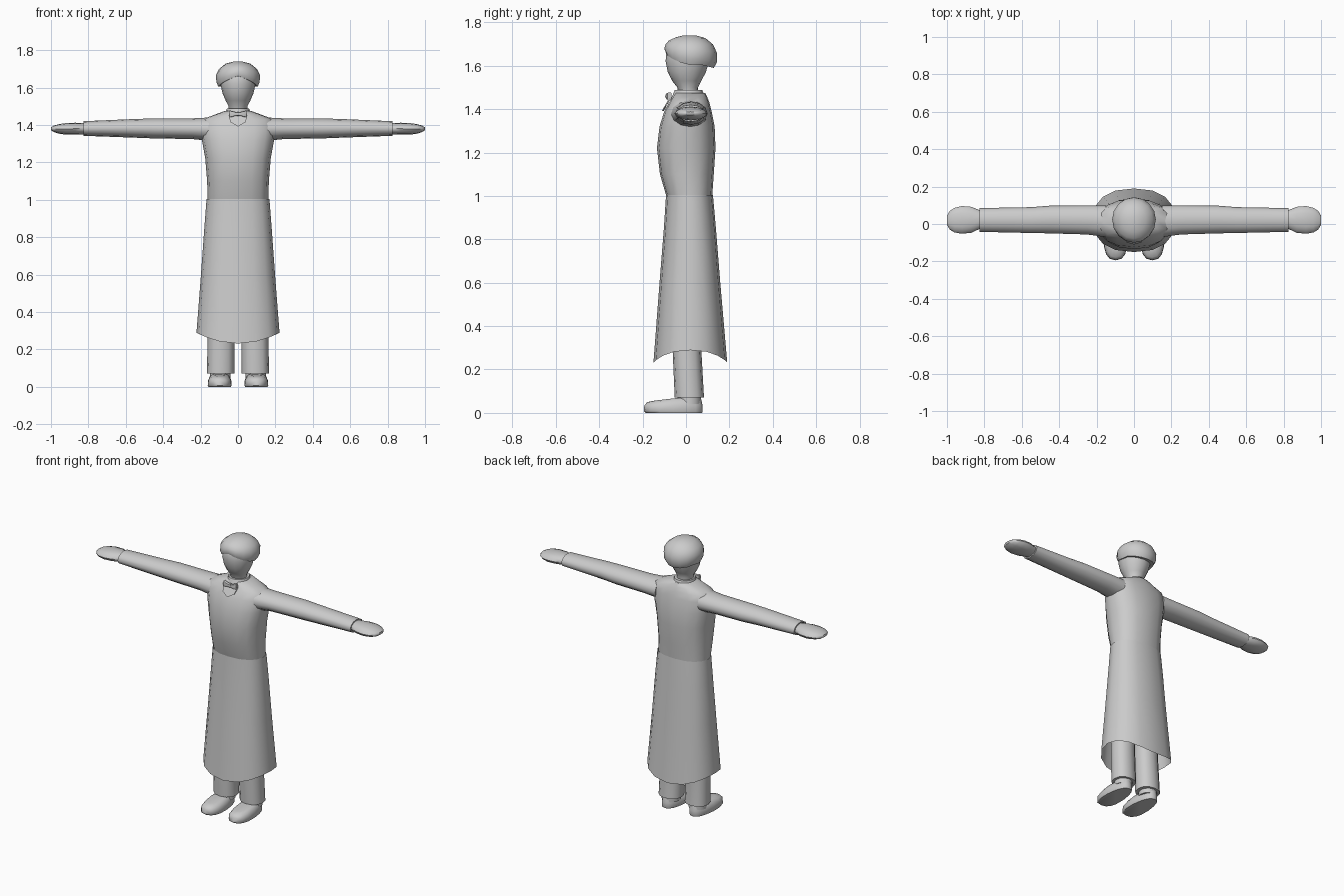
import bpy, bmesh, math
from mathutils import Vector

clay = bpy.data.materials.new("light_grey")
clay.diffuse_color = (0.6, 0.6, 0.6, 1)


def finish(bm, name, angle=50):
    bmesh.ops.recalc_face_normals(bm, faces=bm.faces)
    me = bpy.data.meshes.new(name)
    bm.to_mesh(me)
    bm.free()
    me.materials.append(clay)
    ob = bpy.data.objects.new(name, me)
    bpy.context.collection.objects.link(ob)
    bpy.ops.object.select_all(action='DESELECT')
    ob.select_set(True)
    bpy.context.view_layer.objects.active = ob
    bpy.ops.object.shade_smooth_by_angle(angle=math.radians(angle))
    return ob


def loft(name, rings, axis='z', n=16, p=2.0, start=True, end=True, warp=None, angle=50):
    """Rings are (t, u0, u1, v0, v1): position along the axis and cross-section extents."""
    bm = bmesh.new()
    loops = []
    for t, u0, u1, v0, v1 in rings:
        loop = []
        for i in range(n):
            a = 2 * math.pi * i / n
            c, s = math.cos(a), math.sin(a)
            u = (u0 + u1) / 2 + (u1 - u0) / 2 * math.copysign(abs(c) ** (2 / p), c)
            v = (v0 + v1) / 2 + (v1 - v0) / 2 * math.copysign(abs(s) ** (2 / p), s)
            co = Vector((u, v, t)) if axis == 'z' else Vector((t, u, v))
            loop.append(bm.verts.new(warp(co) if warp else co))
        loops.append(loop)
    for a, b in zip(loops, loops[1:]):
        for i in range(n):
            j = (i + 1) % n
            bm.faces.new((a[i], a[j], b[j], b[i]))
    if start:
        bm.faces.new(loops[0])
    if end:
        bm.faces.new(loops[-1])
    return finish(bm, name, angle)


def mirrored(ob):
    """Copy a right-hand part to the left."""
    m = ob.modifiers.new("mirror", 'MIRROR')
    m.use_axis[0] = True
    return ob


# Long apron skirt, hem dips at front and back
def hem(co):
    w = max(0, (0.6 - co.z) / 0.35)
    co.z += w * 0.055 * ((co.x / 0.22) ** 2 - 0.15)
    return co


loft("apron_skirt", [(1.005, -.168, .168, -.092, .124), (.85, -.18, .18, -.102, .138),
     (.6, -.198, .198, -.122, .158), (.24, -.222, .222, -.15, .19)],
     p=2.35, start=False, end=False, warp=hem)

# Torso and sloping shoulders
loft("torso", [(.99, -.162, .162, -.088, .12), (1.1, -.165, .165, -.12, .128),
     (1.22, -.175, .175, -.134, .136), (1.32, -.193, .193, -.122, .132),
     (1.39, -.2, .2, -.1, .118), (1.43, -.19, .19, -.078, .108),
     (1.455, -.125, .125, -.064, .098), (1.475, -.07, .07, -.05, .088)], p=2.4)
loft("collar", [(1.45, -.072, .072, -.068, .09), (1.487, -.06, .06, -.052, .075)])

# Head, neck and hair
loft("head", [(1.46, -.05, .05, -.035, .06), (1.5, -.05, .05, -.04, .055),
     (1.53, -.066, .066, -.064, .07), (1.57, -.083, .083, -.084, .092),
     (1.62, -.094, .094, -.094, .105), (1.67, -.094, .094, -.09, .11),
     (1.71, -.07, .07, -.06, .09)])


def hairline(co):
    w = max(0, min(1, (1.74 - co.z) / 0.12))
    co.z += w * (-0.28 * (co.y - 0.02) - (0.035 * min(1, abs(co.x) / 0.1) if co.y < 0.03 else 0.02))
    return co


loft("hair", [(1.635, -.088, .088, -.082, .1), (1.634, -.105, .105, -.094, .128),
     (1.655, -.116, .116, -.1, .143), (1.685, -.117, .117, -.094, .142),
     (1.71, -.1, .1, -.078, .125), (1.73, -.065, .065, -.045, .09),
     (1.74, -.02, .02, -.01, .045)], warp=hairline)

# Sleeves and mitten hands
mirrored(loft("sleeve", [(.15, -.07, .1, 1.315, 1.44), (.25, -.056, .1, 1.325, 1.435),
     (.45, -.05, .098, 1.328, 1.435), (.55, -.048, .09, 1.332, 1.432),
     (.825, -.042, .085, 1.342, 1.42), (.825, -.032, .075, 1.35, 1.412),
     (.79, -.03, .072, 1.352, 1.41)], axis='x', n=12))
mirrored(loft("hand", [(.78, -.015, .06, 1.355, 1.405), (.825, -.026, .074, 1.35, 1.41),
     (.87, -.047, .092, 1.348, 1.412), (.92, -.052, .096, 1.348, 1.41),
     (.96, -.045, .086, 1.354, 1.404), (.985, -.03, .07, 1.362, 1.396),
     (1.0, -.005, .045, 1.372, 1.388)], axis='x', n=12))

# Trouser legs and ankles
mirrored(loft("trouser_leg", [(.07, .019, .166, -.052, .083), (.3, .017, .162, -.062, .07),
     (.9, .01, .15, -.07, .09)], n=12, p=2.3))
mirrored(loft("ankle", [(.04, .04, .15, -.04, .07), (.09, .04, .15, -.04, .07)], n=12))


# Shoes, wide at the toe and narrow at the heel
def sole(co):
    f = 1 - 0.22 * max(0, min(1, (co.y + 0.08) / 0.15))
    co.x = 0.098 + (co.x - 0.098) * f
    if co.z > 0.04:
        co.z += 0.014 * max(0, min(1, (co.y + 0.15) / 0.12))
    return co


mirrored(loft("shoe", [(0, .036, .16, -.185, .074), (.008, .032, .164, -.194, .077),
     (.035, .034, .162, -.192, .076), (.05, .046, .15, -.178, .07),
     (.056, .066, .13, -.14, .058)], p=2.6, warp=sole))


# Shirt front showing above the waistcoat
def plate(name, outline, thick):
    bm = bmesh.new()
    front = [bm.verts.new(p) for p in outline]
    face = bm.faces.new(front)
    made = bmesh.ops.extrude_face_region(bm, geom=[face])["geom"]
    bmesh.ops.translate(bm, vec=(0, thick, 0), verts=[g for g in made if isinstance(g, bmesh.types.BMVert)])
    return finish(bm, name, 30)


plate("shirt_front", [(-.05, -.077, 1.452), (-.04, -.098, 1.415), (0, -.11, 1.392),
      (.04, -.098, 1.415), (.05, -.077, 1.452)], .008)

# Bow tie: two flared wings and a knot
mirrored(loft("bow_wing", [(.004, -.092, -.074, 1.452, 1.466), (.025, -.094, -.07, 1.445, 1.473),
     (.045, -.086, -.066, 1.44, 1.478)], axis='x', n=8, p=4))
loft("bow_knot", [(-.009, -.096, -.07, 1.449, 1.469), (.009, -.096, -.07, 1.449, 1.469)],
     axis='x', n=8, p=4)
